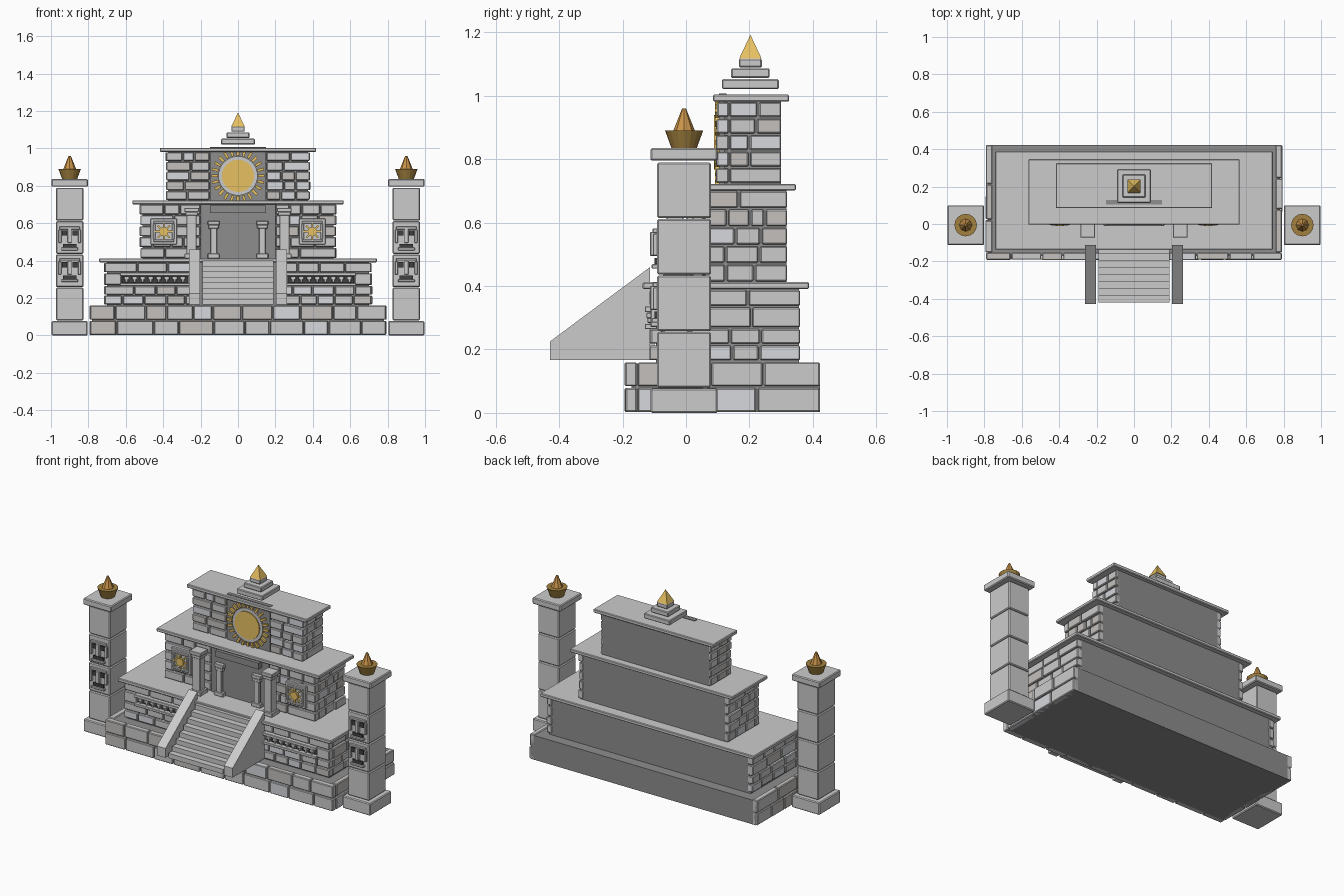
import bpy, bmesh, math, random
from mathutils import Matrix, Vector

if "Cube" in bpy.data.objects:
    bpy.data.objects.remove(bpy.data.objects["Cube"])

random.seed(7)

def material(name, r, g, b):
    m = bpy.data.materials.new(name)
    m.diffuse_color = (r, g, b, 1)
    m.use_nodes = True
    m.node_tree.nodes["Principled BSDF"].inputs["Base Color"].default_value = m.diffuse_color
    return m

STONES = [material("stone_a", .62, .62, .63), material("stone_b", .52, .52, .53),
          material("stone_c", .68, .69, .72), material("stone_d", .55, .53, .51)]
LIGHT = [material("pale_stone", .72, .72, .71)]
DARK = [material("dark_stone", .27, .27, .27)]
BLACK = [material("carving_shadow", .05, .05, .05)]
GOLD = [material("gold", .8, .53, .12)]
BRONZE = [material("bronze", .36, .22, .05)]
FLAME = [material("flame", .6, .3, .07)]

def box(bm, x0, x1, y0, y1, z0, z1, mat=0):
    c = Vector(((x0 + x1) / 2, (y0 + y1) / 2, (z0 + z1) / 2))
    m = Matrix.Translation(c) @ Matrix.Diagonal((x1 - x0, y1 - y0, z1 - z0, 1))
    vs = bmesh.ops.create_cube(bm, size=1, matrix=m)["verts"]
    for f in {f for v in vs for f in v.link_faces}:
        f.material_index = mat

def cone(bm, x, y, z0, z1, r0, r1, n, turn=0):
    m = Matrix.Translation((x, y, (z0 + z1) / 2)) @ Matrix.Rotation(turn, 4, 'Z')
    bmesh.ops.create_cone(bm, cap_ends=True, segments=n, radius1=r0, radius2=r1,
                          depth=z1 - z0, matrix=m)

def disc(bm, x, z, y0, y1, r, n=32):
    m = Matrix.Translation((x, (y0 + y1) / 2, z)) @ Matrix.Rotation(math.pi / 2, 4, 'X')
    bmesh.ops.create_cone(bm, cap_ends=True, segments=n, radius1=r, radius2=r,
                          depth=y1 - y0, matrix=m)

def rays(bm, x, z, y0, y1, r0, r1, w, n):
    for i in range(n):
        m = (Matrix.Translation((x, (y0 + y1) / 2, z)) @ Matrix.Rotation(2 * math.pi * i / n, 4, 'Y')
             @ Matrix.Translation((0, 0, (r0 + r1) / 2)) @ Matrix.Diagonal((w, y1 - y0, r1 - r0, 1)))
        bmesh.ops.create_cube(bm, size=1, matrix=m)

def finish(bm, name, mats, bevel=0):
    if bevel:
        bmesh.ops.bevel(bm, geom=bm.edges[:], offset=bevel, segments=1, affect='EDGES')
    me = bpy.data.meshes.new(name)
    bm.to_mesh(me)
    bm.free()
    for m in mats:
        me.materials.append(m)
    ob = bpy.data.objects.new(name, me)
    bpy.context.collection.objects.link(ob)
    return ob

def boxes(name, dims, mats, bevel=0):
    bm = bmesh.new()
    for d in dims:
        box(bm, *d)
    return finish(bm, name, mats, bevel)

def course(a, b, lo, hi):
    # split the span a..b into blocks of irregular width
    n = max(1, round((b - a) / random.uniform(lo, hi)))
    w = [random.uniform(.7, 1.3) for _ in range(n)]
    cuts = [a + (b - a) * sum(w[:i]) / sum(w) for i in range(n + 1)]
    return list(zip(cuts, cuts[1:]))

def masonry(name, hx, y0, y1, rows, gap, lo, hi, t=.035, skip=None, jit=.006):
    bm = bmesh.new()
    g = .003
    for i, (z0, z1) in enumerate(zip(rows, rows[1:])):
        # front courses on both sides of the central opening
        spans = [(-hx, -gap), (gap, hx)] if gap else [(-hx, hx)]
        if skip and i == skip[0]:
            spans = [(-hx, -skip[2]), (-skip[1], -gap), (gap, skip[1]), (skip[2], hx)]
        for a, b in spans:
            for u, v in course(a, b, lo, hi):
                box(bm, u + g, v - g, y0 - random.uniform(0, jit), y0 + t, z0 + g, z1 - g, random.randrange(4))
        # side courses
        for s in (-1, 1):
            for u, v in course(y0 + t, y1, lo, hi):
                e = hx + random.uniform(-jit, jit / 2)
                x = sorted((s * e, s * (hx - t)))
                box(bm, x[0], x[1], u + g, v - g, z0 + g, z1 - g, random.randrange(4))
    finish(bm, name, STONES, .004)

def rows(a, b, n):
    return [a + (b - a) * i / n for i in range(n + 1)]

# stepped body: dark cores, masonry skins and overhanging slabs
boxes("cores", [(-.78, .78, -.172, .422, .003, .155), (-.7, .7, -.095, .357, .15, .395),
                (-.51, .51, .035, .317, .4, .705), (-.373, .373, .12, .3, .715, .985)], DARK)
masonry("base_blocks", .793, -.19, .425, [0, .081, .162], 0, .14, .2, jit=.004)
masonry("lower_blocks", .715, -.11, .363, [.163, .215, .267, .335, .39], .2, .09, .16, skip=(2, .27, .62))
masonry("middle_blocks", .525, .02, .322, rows(.412, .702, 5), .2, .07, .14)
masonry("upper_blocks", .387, .1, .303, rows(.722, .982, 5), .15, .07, .13)
boxes("slabs", [(-.742, .742, -.137, .388, .39, .412), (-.565, .565, -.004, .347, .701, .722),
                (-.418, .418, .085, .325, .981, 1.003)], LIGHT, .004)

# stairs with sloping side walls
n = 8
boxes("steps", [(-.19, .19, -.42 + .3 * i / n, -.1, .166 + .235 * i / n, .166 + .235 * (i + 1) / n)
                for i in range(n)], [STONES[0]])
for s, side in ((-1, "left"), (1, "right")):
    bm = bmesh.new()
    f = bm.faces.new([bm.verts.new((s * .203, y, z)) for y, z in
                      ((-.429, .166), (-.429, .225), (-.113, .46), (-.113, .166))])
    ext = bmesh.ops.extrude_face_region(bm, geom=[f])["geom"]
    bmesh.ops.translate(bm, vec=(s * .06, 0, 0), verts=[v for v in ext if isinstance(v, bmesh.types.BMVert)])
    bmesh.ops.recalc_face_normals(bm, faces=bm.faces[:])
    finish(bm, side + "_stair_wall", [STONES[0]])

# doorway, lintel and columns
boxes("doorway", [(-.2, .2, .022, .05, .412, .7), (-.15, .15, -.01, .03, .655, .695)], DARK)
cols = []
for s in (-1, 1):
    for c, y, h, w, top in ((.248, -.035, .027, .039, .682), (.13, .004, .018, .032, .612)):
        d = min(w, .038) if c > .2 else .014
        x = s * c
        cols += [(x - h, x + h, y - d * .7, y + d * .7, .412, top - .02),
                 (x - w, x + w, y - d, y + d, top - .022, top),
                 (x - w * .85, x + w * .85, y - d * .85, y + d * .85, top - .042, top - .022),
                 (x - w, x + w, y - d, y + d, .412, .437)]
boxes("columns", cols, LIGHT, .003)

# lower frieze: shadowed bands with stepped teeth
band, teeth = [], []
for s in (-1, 1):
    band.append((*sorted((s * .27, s * .62)), -.104, -.08, .27, .332))
    for i in range(8):
        x = s * (.295 + i * .043)
        teeth += [(x - .014, x + .014, -.125, -.09, .298, .316),
                  (x - .007, x + .007, -.122, -.09, .284, .3)]
    teeth += [(*sorted((s * .26, s * .63)), -.13, -.09, .318, .336),
              (*sorted((s * .26, s * .63)), -.13, -.09, .264, .28)]
boxes("frieze_shadow", band, BLACK)
boxes("frieze_teeth", teeth, STONES[:1], .002)

# square sun medallions beside the door
for s, side in ((-1, "left"), (1, "right")):
    x, z = s * .397, .555
    frame = [(x - .07, x + .07, .002, .03, z - .07, z + .07)]
    for k in (-1, 1):
        frame += [(x - .056, x + .056, -.006, .01, z + k * .05 - .007, z + k * .05 + .007),
                  (x + k * .05 - .007, x + k * .05 + .007, -.006, .01, z - .043, z + .043)]
    boxes(side + "_medallion", frame, LIGHT, .003)
    bm = bmesh.new()
    disc(bm, x, z, -.012, .005, .024, 16)
    rays(bm, x, z, -.008, .005, .02, .046, .009, 8)
    finish(bm, side + "_medallion_sun", GOLD)

# great sun on the upper tier
boxes("sun_panel", [(-.15, .15, .104, .128, .722, 1.007)], DARK)
bm = bmesh.new()
disc(bm, 0, .853, .094, .11, .105)
finish(bm, "sun_ring", LIGHT)
bm = bmesh.new()
disc(bm, 0, .853, .088, .11, .086)
rays(bm, 0, .853, .092, .11, .108, .143, .014, 24)
finish(bm, "great_sun", GOLD)

# roof finial
boxes("finial_steps", [(-h, h, .203 - h, .203 + h, a, b) for h, a, b in
                       ((.09, 1.021, 1.052), (.061, 1.056, 1.086), (.036, 1.089, 1.117))], LIGHT, .004)
bm = bmesh.new()
cone(bm, 0, .203, 1.117, 1.192, .05, 0, 4, math.pi / 4)
finish(bm, "finial_tip", GOLD)

# side pillars with carved faces, bowls and flames
for s, side in ((-1, "left"), (1, "right")):
    X, Y = s * .9, -.006
    d = [(X - .096, X + .096, Y - .106, Y + .106, 0, .077),
         (X - .098, X + .098, Y - .106, Y + .106, .795, .835)]
    for i in range(4):
        z = .08 + i * .178
        d.append((X - .073, X + .073, Y - .085, Y + .085, z, z + .175))
    boxes(side + "_pillar", d, LIGHT, .005)
    lit, shade = [], []
    for z in (.345, .515):
        lit += [(X - .055, X + .055, -.105, -.088, z + .052, z + .066),
                (X - .011, X + .011, -.113, -.088, z - .02, z + .055),
                (X - .045, X + .045, -.108, -.088, z - .06, z - .046),
                (X - .06, X - .045, -.104, -.088, z - .02, z + .05),
                (X + .045, X + .06, -.104, -.088, z - .02, z + .05)]
        shade += [(X - .041, X - .014, -.1, -.088, z + .018, z + .046),
                  (X + .014, X + .041, -.1, -.088, z + .018, z + .046),
                  (X - .036, X + .036, -.1, -.088, z - .046, z - .026)]
    boxes(side + "_face_relief", lit, STONES[:1], .002)
    boxes(side + "_face_hollows", shade, BLACK)
    bm = bmesh.new()
    cone(bm, X, Y, .835, .89, .04, .06, 16)
    finish(bm, side + "_bowl", BRONZE)
    bm = bmesh.new()
    cone(bm, X, Y, .89, .96, .034, .006, 8)
    finish(bm, side + "_flame", FLAME)
